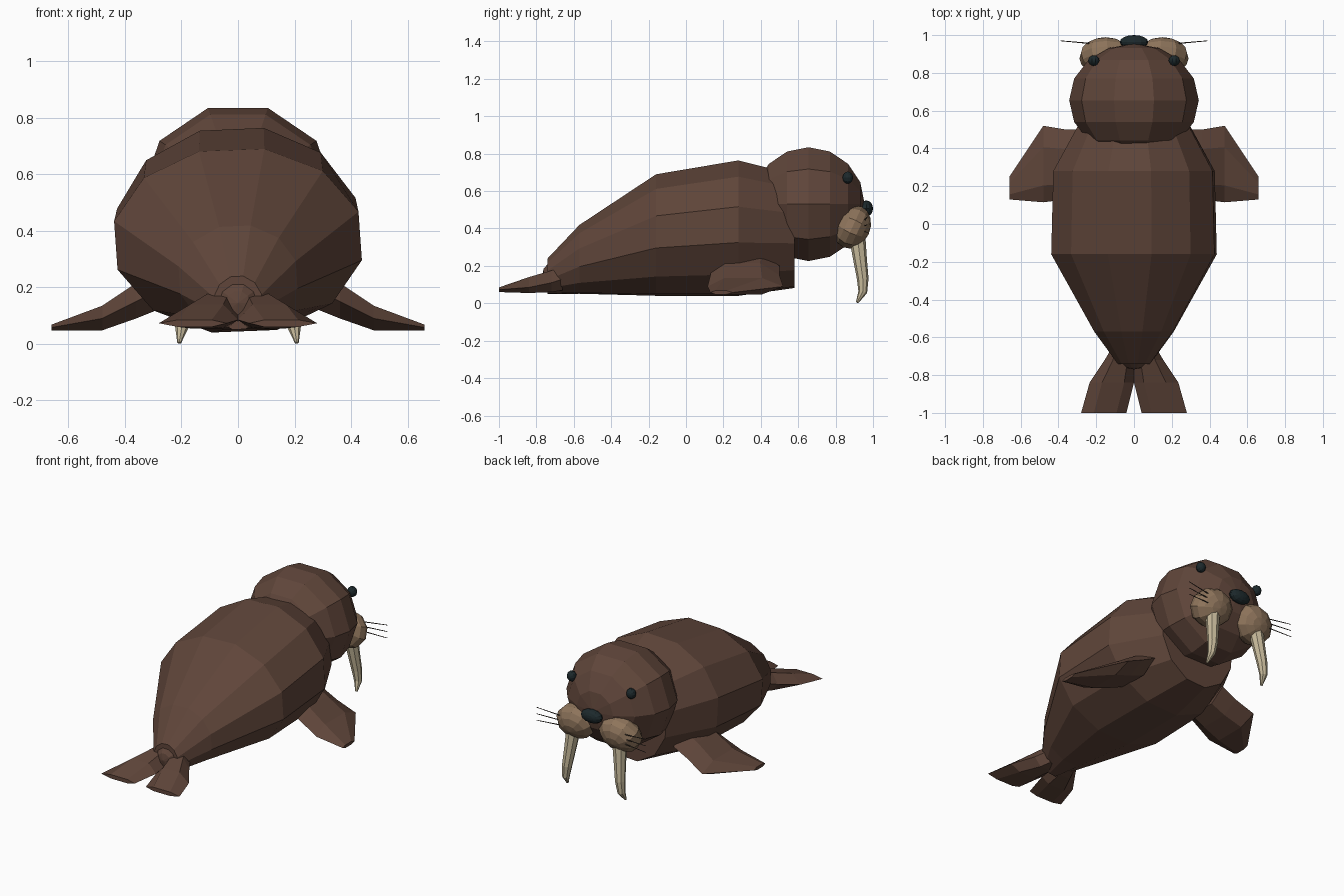
import bpy, bmesh, math
from mathutils import Vector, Matrix

if "Cube" in bpy.data.objects:
    bpy.data.objects.remove(bpy.data.objects["Cube"])


def material(name, rgb):
    m = bpy.data.materials.new(name)
    m.diffuse_color = (*rgb, 1)
    m.use_nodes = True
    m.node_tree.nodes["Principled BSDF"].inputs["Base Color"].default_value = m.diffuse_color
    return m


BROWN = material("brown hide", (0.115, 0.060, 0.042))
TAN = material("tan muzzle", (0.27, 0.175, 0.105))
DARK = material("dark eye and nose", (0.012, 0.022, 0.025))
IVORY = material("ivory", (0.56, 0.48, 0.32))
WHISKER = material("whisker grey", (0.06, 0.045, 0.035))


def finish(name, bm, mat):
    bmesh.ops.recalc_face_normals(bm, faces=bm.faces)
    me = bpy.data.meshes.new(name)
    bm.to_mesh(me)
    bm.free()
    me.materials.append(mat)
    ob = bpy.data.objects.new(name, me)
    bpy.context.collection.objects.link(ob)
    return ob


def loft(name, rings, mat):
    """Skin a list of equal-length point rings and cap both ends."""
    bm = bmesh.new()
    vs = [[bm.verts.new(p) for p in r] for r in rings]
    n = len(rings[0])
    for a, b in zip(vs, vs[1:]):
        for i in range(n):
            j = (i + 1) % n
            bm.faces.new((a[i], a[j], b[j], b[i]))
    bm.faces.new(vs[0])
    bm.faces.new(vs[-1])
    return finish(name, bm, mat)


def ball(name, centre, radii, segs, rings, mat, rot=None):
    bm = bmesh.new()
    bmesh.ops.create_uvsphere(bm, u_segments=segs, v_segments=rings, radius=1)
    # poles point along y
    bmesh.ops.transform(bm, verts=bm.verts, matrix=Matrix.Rotation(math.pi / 2, 4, 'X')
                        @ Matrix.Rotation(math.pi / 2, 4, 'Z'))
    mat4 = Matrix.Translation(centre) @ (rot or Matrix()) @ Matrix.Diagonal((*radii, 1))
    bmesh.ops.transform(bm, verts=bm.verts, matrix=mat4)
    return finish(name, bm, mat)


def tube(name, path, radii, sides, mat):
    """Round tapered limb through a path that runs mostly along one direction."""
    pts = [Vector(p) for p in path]
    rings = []
    for i, (p, r) in enumerate(zip(pts, radii)):
        d = pts[min(i + 1, len(pts) - 1)] - pts[max(i - 1, 0)]
        u = d.cross(Vector((0, 1, 0))).normalized()
        v = d.cross(u).normalized()
        rings.append([p + r * (u * math.cos(t) + v * math.sin(t))
                      for t in (2 * math.pi * k / sides for k in range(sides))])
    return loft(name, rings, mat)


def hexagon(lo, hi, bottom, top, edge):
    """Lens-like section: thin at both ends, full in the middle."""
    w = hi - lo
    return [(lo, edge), (lo + .22 * w, top), (hi - .28 * w, top),
            (hi, edge), (hi - .28 * w, bottom), (lo + .22 * w, bottom)]


# body: twelve-sided rings (y, centre z, half width, half height)
stations = [(-.74, .145, .088, .097), (-.57, .235, .215, .188), (-.16, .365, .448, .332),
            (.28, .402, .437, .37), (.58, .385, .27, .31)]
loft("body", [[(w * math.cos(a), y, z + h * math.sin(a))
               for a in (math.radians(18 + 30 * k) for k in range(12))]
              for y, z, w, h in stations], BROWN)

# head
ball("head", (0, .655, .53), (.343, .30, .32), 10, 8, BROWN)

# nose
ball("nose", (0, .964, .507), (.075, .036, .043), 12, 8, DARK)

for s, side in ((1, "right"), (-1, "left")):
    # eye
    ball("eye_" + side, (s * .213, .865, .672), (.03, .028, .034), 10, 8, DARK)

    # muzzle pad
    tilt = Matrix.Rotation(math.radians(-25), 4, 'X') @ Matrix.Rotation(s * .25, 4, 'Y')
    ball("muzzle_pad_" + side, (s * .155, .89, .408), (.138, .095, .118), 10, 8, TAN, tilt)

    # tusk
    tube("tusk_" + side,
         [(s * .165, .915, .36), (s * .178, .93, .24), (s * .19, .945, .13),
          (s * .199, .945, .06), (s * .208, .915, .004)],
         [.044, .037, .031, .024, .007], 8, IVORY)

    # whiskers
    for k in (-1, 0, 1):
        tube(f"whisker_{side}_{k + 2}",
             [(s * .22, .955, .415 + .03 * k), (s * .39, .97, .42 + .042 * k)],
             [.0035, .002], 5, WHISKER)

    # front flipper: sections across x
    front = [(.26, .14, .50, .13, .27, .20), (.36, .13, .50, .09, .215, .15),
             (.48, .115, .52, .048, .135, .09), (.66, .13, .25, .048, .068, .058)]
    loft("front_flipper_" + side,
         [[(s * x, y, z) for y, z in hexagon(*sec)] for x, *sec in front], BROWN)

    # tail flipper: sections along y
    tail = [(-.66, .01, .12, .07, .19, .13), (-.72, .0, .155, .06, .175, .11),
            (-.84, .0, .235, .055, .14, .085), (-1.0, .04, .28, .06, .085, .073)]
    loft("tail_flipper_" + side,
         [[(s * x, y, z) for x, z in hexagon(*sec)] for y, *sec in tail], BROWN)

# raised tail root joining the flippers
ball("tail_root", (0, -.70, .145), (.085, .07, .085), 10, 6, BROWN)
